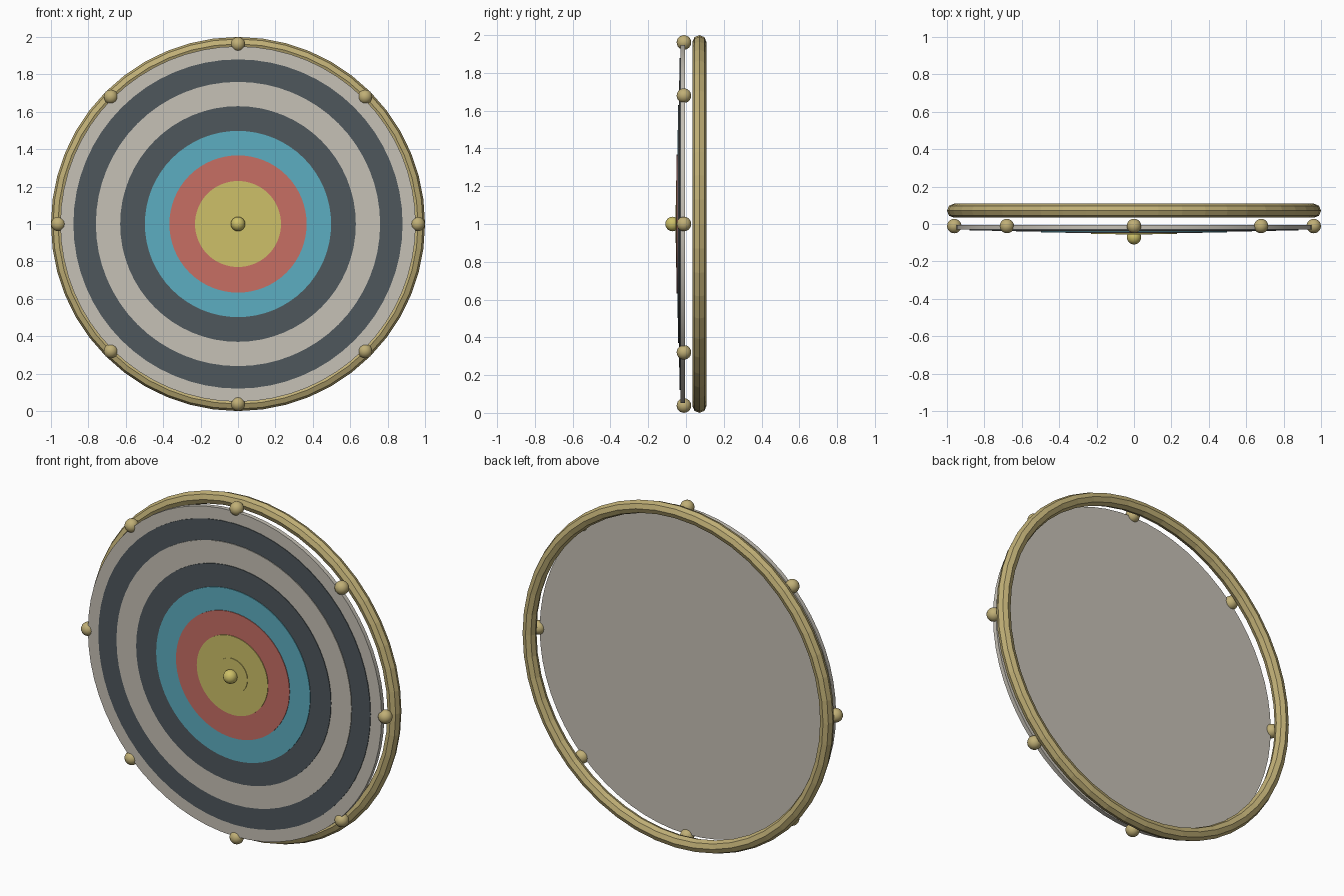
import bpy, math
from math import pi, sin, cos

if "Cube" in bpy.data.objects:
    bpy.data.objects.remove(bpy.data.objects["Cube"])


def srgb(r, g, b):
    def lin(c):
        c /= 255
        return c / 12.92 if c <= 0.04045 else ((c + 0.055) / 1.055) ** 2.4
    return (lin(r), lin(g), lin(b), 1)


def material(name, rgb):
    m = bpy.data.materials.new(name)
    m.diffuse_color = srgb(*rgb)
    m.use_nodes = True
    m.node_tree.nodes["Principled BSDF"].inputs["Base Color"].default_value = m.diffuse_color
    return m


CREAM = material("cream", (198, 193, 182))
SLATE = material("slate", (78, 87, 92))
BLUE = material("blue", (92, 174, 193))
RED = material("red", (199, 110, 100))
YELLOW = material("yellow", (205, 192, 104))
BRASS = material("brass", (192, 175, 118))
CENTRE_Z = 1.0


def finish(name, mat, smooth=False):
    ob = bpy.context.object
    ob.name = name
    ob.data.materials.append(mat)
    if smooth:
        bpy.ops.object.shade_smooth_by_angle(angle=math.radians(40))
    return ob


def disc(name, radius, front, back, mat):
    bpy.ops.mesh.primitive_cylinder_add(
        vertices=64, radius=radius, depth=back - front,
        location=(0, (front + back) / 2, CENTRE_Z), rotation=(pi / 2, 0, 0))
    return finish(name, mat, True)


def ball(name, x, y, z, mat, r=0.0385):
    bpy.ops.mesh.primitive_uv_sphere_add(
        segments=20, ring_count=12, radius=r, location=(x, y, z))
    return finish(name, mat, True)


# Faceted rim hoop behind the target
bpy.ops.mesh.primitive_torus_add(
    major_segments=48, minor_segments=8, major_radius=0.9625,
    minor_radius=0.0375, location=(0, 0.071, CENTRE_Z), rotation=(pi / 2, 0, 0))
finish("rim_hoop", BRASS)

# Base board, then thin coloured discs stepping forward to the centre
disc("target_board", 0.95, -0.030, -0.005, CREAM)
layers = [("outer_dark_ring", 0.88, SLATE), ("middle_light_ring", 0.76, CREAM),
          ("inner_dark_ring", 0.63, SLATE), ("blue_ring", 0.498, BLUE),
          ("red_ring", 0.367, RED), ("yellow_bullseye", 0.23, YELLOW),
          ("bullseye_boss", 0.10, YELLOW)]
STEP = 0.0038
for i, (name, radius, mat) in enumerate(layers):
    front = -0.030 - STEP * (i + 1)
    disc(name, radius, front, front + STEP + 0.001, mat)

# Centre stud
ball("centre_stud", 0, -0.071, CENTRE_Z, YELLOW)

# Eight studs around the edge
for k in range(8):
    a = k * pi / 4
    ball(f"edge_stud_{k + 1}", 0.961 * cos(a), -0.011,
         CENTRE_Z + 0.961 * sin(a), BRASS)
